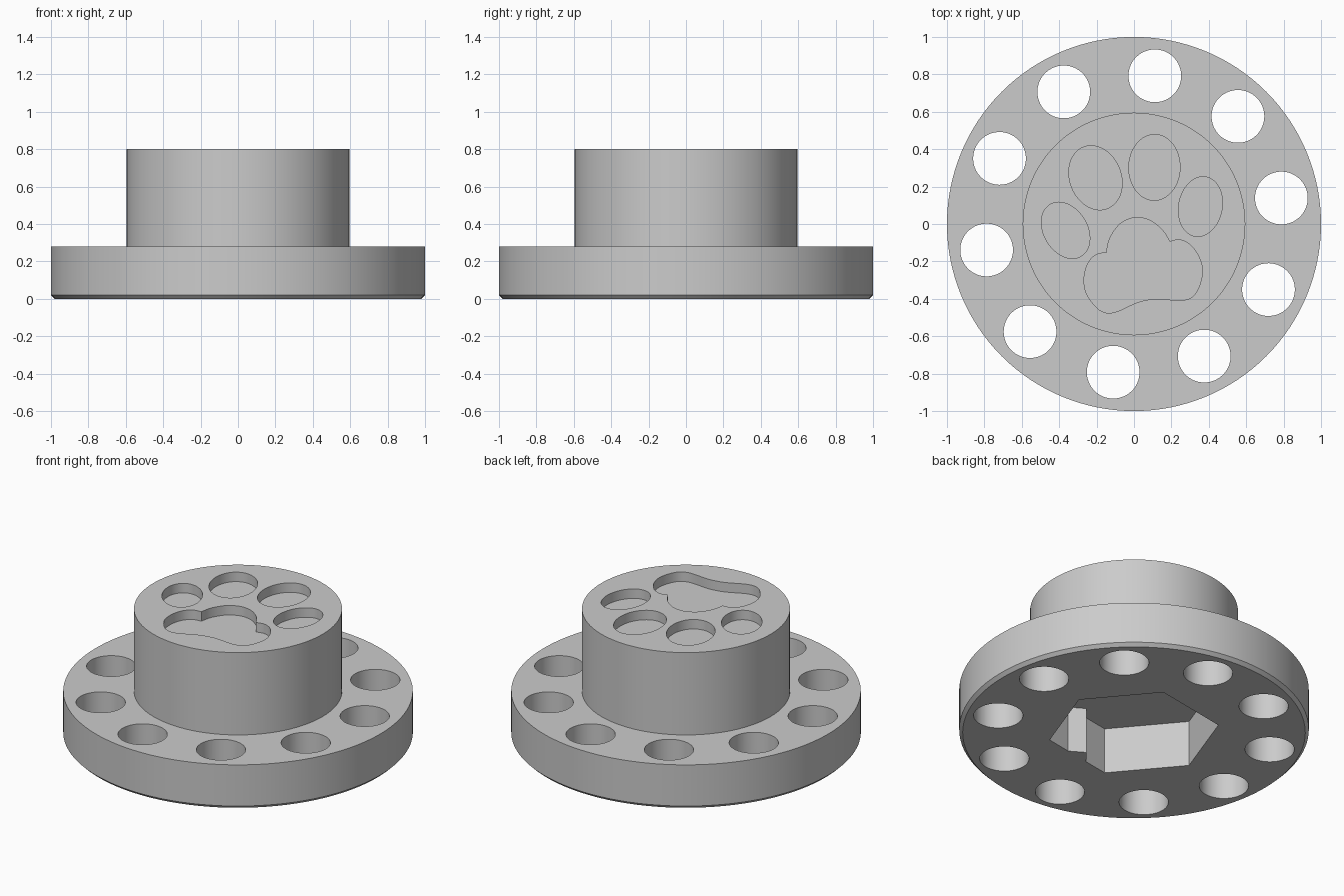
import bpy, bmesh
from math import cos, sin, pi, radians
from mathutils import Matrix, Vector

TURN = radians(10)          # every cut-out shares this turn about z
SEGMENTS = 128

cube = bpy.data.objects.get("Cube")
if cube:
    bpy.data.objects.remove(cube, do_unlink=True)

grey = bpy.data.materials.new("light_grey")
grey.use_nodes = True
grey.diffuse_color = (0.6, 0.6, 0.6, 1)
grey.node_tree.nodes["Principled BSDF"].inputs["Base Color"].default_value = (0.6, 0.6, 0.6, 1)


def ellipse(cx, cy, rx, ry, tilt=0.0, n=64):
    rot = Matrix.Rotation(tilt, 2)
    return [Vector((cx, cy)) + rot @ Vector((rx * cos(2 * pi * i / n), ry * sin(2 * pi * i / n)))
            for i in range(n)]


def smooth_path(points, steps=6):
    """Spline through the points, with free ends; the last point is left out."""
    p = [Vector(q) for q in points]
    p = [2 * p[0] - p[1]] + p + [2 * p[-1] - p[-2]]
    out = []
    for a, b, c, d in zip(p, p[1:], p[2:], p[3:]):
        for i in range(steps):
            t = i / steps
            out.append(0.5 * (2 * b + (c - a) * t + (2 * a - 5 * b + 4 * c - d) * t ** 2
                              + (3 * b - a - 3 * c + d) * t ** 3))
    return out


def loft(bm, rings):
    """Closed solid through a stack of (outline, height) rings, lowest first."""
    loops = [[bm.verts.new((q[0], q[1], z)) for q in outline] for outline, z in rings]
    bm.faces.new(loops[0][::-1])
    bm.faces.new(loops[-1])
    n = len(loops[0])
    for low, high in zip(loops, loops[1:]):
        for i in range(n):
            j = (i + 1) % n
            bm.faces.new((low[i], low[j], high[j], high[i]))


def make_object(name, bm):
    bmesh.ops.recalc_face_normals(bm, faces=bm.faces)
    mesh = bpy.data.meshes.new(name)
    bm.to_mesh(mesh)
    bm.free()
    mesh.materials.append(grey)
    obj = bpy.data.objects.new(name, mesh)
    bpy.context.collection.objects.link(obj)
    return obj


# Flanged body: chamfered disc with a raised boss
bm = bmesh.new()
profile = [(0.98, 0), (1, 0.02), (1, 0.28), (0.595, 0.28), (0.595, 0.8)]
loft(bm, [(ellipse(0, 0, r, r, n=SEGMENTS), z) for r, z in profile])
body = make_object("flanged_body", bm)

# Cutters
bm = bmesh.new()

# Ring of ten through holes
for k in range(10):
    a = 2 * pi * k / 10
    loft(bm, [(ellipse(0.8 * cos(a), 0.8 * sin(a), 0.141, 0.141), z) for z in (-0.1, 0.4)])

# Hexagonal socket underneath, with a triangular key on its front wall
hexagon = [Vector((0.49 * cos(k * pi / 3), 0.49 * sin(k * pi / 3))) for k in range(6)]
wall = hexagon[4].y
socket = hexagon[:5] + [Vector((-0.08, wall)), Vector((0, wall + 0.07)), Vector((0.08, wall))] + hexagon[5:]
loft(bm, [(socket, -0.1), (socket, 0.29)])

# Paw print recess on top: four toes and a lobed pad
FLOOR = 0.74
for side in (-1, 1):
    for x, y, rx, ry, tilt in ((0.16, 0.279, 0.137, 0.176, 11), (0.366, 0.03, 0.116, 0.161, 21)):
        toe = ellipse(side * x, y, rx, ry, radians(-side * tilt))
        loft(bm, [(toe, FLOOR), (toe, 0.9)])

crown = [(0, 0.033), (0.066, 0.017), (0.115, -0.022), (0.15, -0.07), (0.172, -0.126)]
lobe = [(0.172, -0.126), (0.225, -0.126), (0.275, -0.16), (0.312, -0.235), (0.314, -0.325),
        (0.262, -0.42), (0.19, -0.447), (0.065, -0.418), (0, -0.412)]
mirror = lambda pts: [(-x, y) for x, y in pts]
crown_path = mirror(crown[:0:-1]) + crown
lobe_path = lobe + mirror(lobe[-2::-1])
pad = (smooth_path(crown_path) + smooth_path(lobe_path))[::-1]
loft(bm, [(pad, FLOOR), (pad, 0.9)])

bmesh.ops.rotate(bm, cent=(0, 0, 0), matrix=Matrix.Rotation(TURN, 3, 'Z'), verts=bm.verts)
cutter = make_object("cutter", bm)
cutter.hide_render = True

# Cut the body and shade it
cut = body.modifiers.new("cut_outs", 'BOOLEAN')
cut.operation = 'DIFFERENCE'
cut.solver = 'EXACT'
cut.object = cutter
bpy.ops.object.select_all(action='DESELECT')
body.select_set(True)
bpy.context.view_layer.objects.active = body
bpy.ops.object.modifier_apply(modifier=cut.name)
bpy.data.objects.remove(cutter, do_unlink=True)
bpy.ops.object.shade_smooth_by_angle(angle=radians(30))
